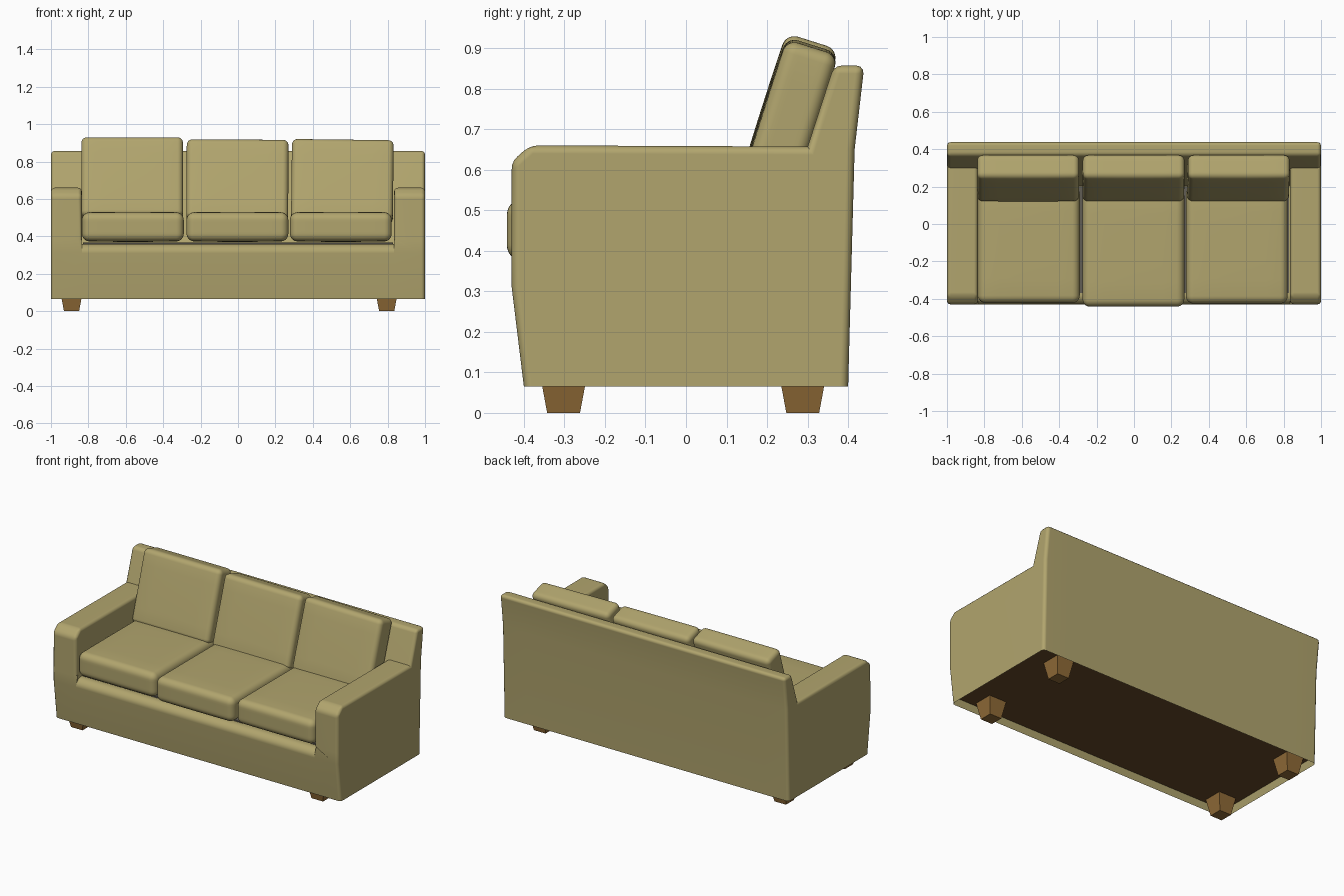
import bpy, bmesh, math
from mathutils import Vector

if "Cube" in bpy.data.objects:
    bpy.data.objects.remove(bpy.data.objects["Cube"])


def material(name, rgb):
    m = bpy.data.materials.new(name)
    m.diffuse_color = (*rgb, 1)
    m.use_nodes = True
    m.node_tree.nodes["Principled BSDF"].inputs["Base Color"].default_value = m.diffuse_color
    return m


FABRIC = material("fabric", (0.44, 0.375, 0.155))
WOOD = material("wood", (0.28, 0.145, 0.038))
LINING = material("lining", (0.13, 0.065, 0.022))
DECK = material("deck_cloth", (0.12, 0.11, 0.09))


def finish(bm, name, mat, angle=40):
    bmesh.ops.recalc_face_normals(bm, faces=bm.faces)
    me = bpy.data.meshes.new(name)
    bm.to_mesh(me)
    bm.free()
    ob = bpy.data.objects.new(name, me)
    bpy.context.collection.objects.link(ob)
    me.materials.append(mat)
    bpy.ops.object.select_all(action='DESELECT')
    ob.select_set(True)
    bpy.context.view_layer.objects.active = ob
    bpy.ops.object.shade_smooth_by_angle(angle=math.radians(angle))
    return ob


def box(name, mat, lo, hi):
    bm = bmesh.new()
    bmesh.ops.create_cube(bm, size=1)
    for v in bm.verts:
        v.co = [(a + b) / 2 + c * (b - a) for a, b, c in zip(lo, hi, v.co)]
    return finish(bm, name, mat, 20)


# Upholstered frame: arms, back and front rail as one shell of side-profile columns
P = {'A': (-.40, .065), 'B': (-.43, .31), 'M': (-.43, .38), 'D': (-.43, .62),
     'E': (-.385, .66), 'F': (.30, .657), 'G': (.365, .857), 'H': (.44, .857),
     'I': (.416, .65), 'J': (.40, .065), 'K': (.204, .36)}
for i, n in enumerate('123', 1):
    a = math.radians(30 * i)
    P[n] = (-.38 - .05 * math.cos(a), .31 + .05 * math.sin(a))
OUTER, INNER = 'ABMDEFGHIJ', 'B123KFEDM'
RAIL = 'AB123KFGHIJ'
XS = (-1, -.835, .835, 1)
bm = bmesh.new()
grid = {}


def vert(col, n):
    if (col, n) not in grid:
        grid[col, n] = bm.verts.new((XS[col], *P[n]))
    return grid[col, n]


for c, loop in ((0, OUTER), (1, RAIL), (2, OUTER)):
    for a, b in zip(loop, loop[1:] + loop[0]):
        bm.faces.new([vert(c, a), vert(c, b), vert(c + 1, b), vert(c + 1, a)])
for c, loop in ((0, OUTER), (1, INNER), (2, INNER), (3, OUTER)):
    bm.faces.new([vert(c, n) for n in loop])
bmesh.ops.recalc_face_normals(bm, faces=bm.faces)
sharp = [e for e in bm.edges if e.is_convex and e.calc_face_angle(0) > .6
         and max(v.co.z for v in e.verts) > .07]
# the short crease between arm and rail stays crisp
crease = {grid[c, n] for c in (1, 2) for n in 'BM'}
sharp = [e for e in sharp if not set(e.verts) <= crease]
bmesh.ops.bevel(bm, geom=sharp, offset=.02, segments=3, profile=.5,
                affect='EDGES', clamp_overlap=False)
# hollow underside
bm.normal_update()
bottom = [f for f in bm.faces if f.normal.z < -.95 and f.calc_center_median().z < .07]
bmesh.ops.inset_region(bm, faces=bottom, thickness=.012, depth=0)
bm.normal_update()
for v in {v for f in bottom for v in f.verts}:
    v.co.z += .045
frame = finish(bm, "sofa_frame", FABRIC)
wn = frame.modifiers.new("flat_panels", 'WEIGHTED_NORMAL')
wn.keep_sharp = True

# Recessed lining below, and deck under the cushions
box("underside_lining", LINING, (-.985, -.386, .105), (.985, .386, .115))
box("seat_deck", DECK, (-.83, -.37, .34), (.83, .20, .367))


# Rounded, slightly puffed cushion
def cushion(name, centre, half, r, thin, bulge, tilt=0, roll=0):
    bm = bmesh.new()
    bmesh.ops.create_cube(bm, size=2)
    bmesh.ops.subdivide_edges(bm, edges=bm.edges[:], cuts=13, use_grid_fill=True)
    core = [h - r for h in half]
    # grid lines: four per rounded edge, the rest across the flat core
    for v in bm.verts:
        p = Vector()
        for k in range(3):
            u, s = abs(v.co[k]), math.copysign(1, v.co[k])
            t = 3 / 7
            p[k] = s * (core[k] * u / t if u < t else core[k] + r * (u - t) / (1 - t))
        q = Vector([max(-c, min(c, x)) for c, x in zip(core, p)])
        d = p - q
        p = q + d.normalized() * r
        puff = 1
        for k in range(3):
            if k != thin:
                puff *= 1 - (p[k] / half[k]) ** 2
        p[thin] *= 1 + bulge * (max(0, puff) ** .5 - .5)
        v.co = p
    ob = finish(bm, name, FABRIC, 60)
    ob.location = centre
    ob.rotation_euler = (math.radians(tilt), math.radians(roll), 0)


# Three seat cushions and three back cushions
for side, x, front, rear in (("left", -.562, -.422, .20), ("middle", -.003, -.442, .19),
                             ("right", .55, -.425, .20)):
    cushion("seat_cushion_" + side, (x, (front + rear) / 2, .451),
            (.272, (rear - front) / 2, .078), .04, 2, .06)
for side, x, dz, roll in (("left", -.566, .006, 0), ("middle", -.003, -.006, .3),
                          ("right", .558, -.006, .7)):
    cushion("back_cushion_" + side, (x, .245, .699 + dz),
            (.272, .068, .222), .03, 1, .06, -17.5, roll)

# Tapered wooden feet
for fx, sx in ((-.89, "left"), (.795, "right")):
    for fy, sy in ((-.302, "front"), (.288, "back")):
        bm = bmesh.new()
        bmesh.ops.create_cube(bm, size=1)
        for v in bm.verts:
            top = v.co.z > 0
            s = .122 if top else .081
            v.co = (fx + v.co.x * s, fy + v.co.y * s, .11 if top else 0)
        finish(bm, f"{sy}_{sx}_foot", WOOD, 20)
